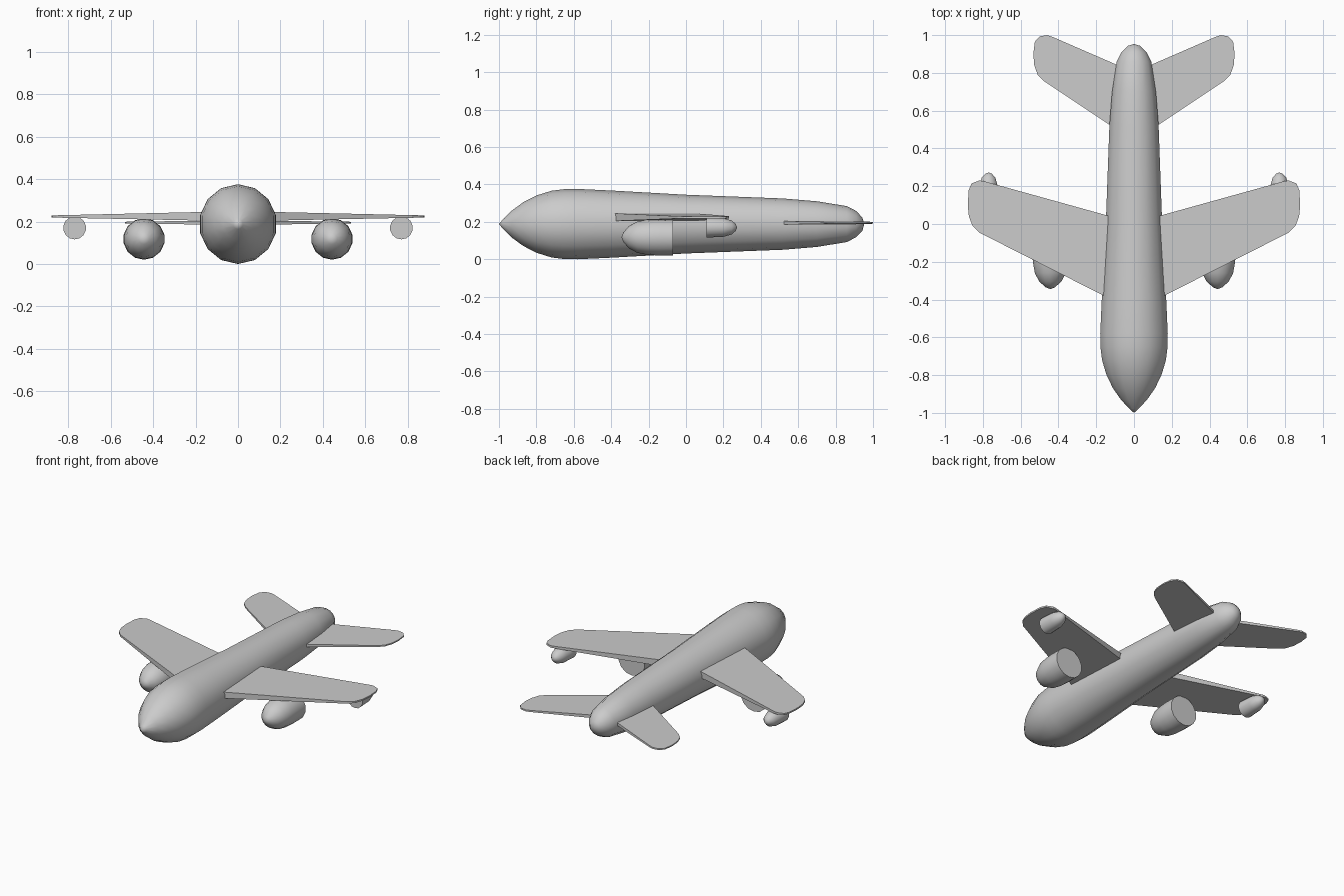
import bpy, bmesh, math

if "Cube" in bpy.data.objects:
    bpy.data.objects.remove(bpy.data.objects["Cube"])


def finish(name, bm, smooth=None, mirror=False):
    bmesh.ops.recalc_face_normals(bm, faces=bm.faces)
    me = bpy.data.meshes.new(name)
    bm.to_mesh(me)
    bm.free()
    ob = bpy.data.objects.new(name, me)
    bpy.context.collection.objects.link(ob)
    if smooth:
        bpy.ops.object.select_all(action='DESELECT')
        ob.select_set(True)
        bpy.context.view_layer.objects.active = ob
        bpy.ops.object.shade_smooth_by_angle(angle=math.radians(smooth))
    if mirror:
        ob.modifiers.new("mirror", 'MIRROR').use_clip = False
    return ob


def lathe_y(name, profile, x, z, sides=14, xscale=1.0, mirror=False):
    """Revolve (y, radius) points around a line parallel to y, closing the ends."""
    bm = bmesh.new()
    rings = []
    for y, r in profile:
        if r == 0:
            rings.append([bm.verts.new((x, y, z))])
        else:
            angles = [2 * math.pi * i / sides for i in range(sides)]
            rings.append([bm.verts.new((x + xscale * r * math.sin(a), y, z + r * math.cos(a)))
                          for a in angles])
    for a, b in zip(rings, rings[1:]):
        for i in range(sides):
            j = (i + 1) % sides
            if len(a) == 1:
                bm.faces.new((a[0], b[i], b[j]))
            elif len(b) == 1:
                bm.faces.new((a[i], a[j], b[0]))
            else:
                bm.faces.new((a[i], a[j], b[j], b[i]))
    for ring in (rings[0], rings[-1]):
        if len(ring) > 1:
            bm.faces.new(ring)
    return finish(name, bm, 50, mirror)


def tapered_panel(name, outline, z, root_half, tip_half, drop=0.0):
    """Flat panel from a plan outline, thinning from root to tip, mirrored in x."""
    x0, x1 = min(p[0] for p in outline), max(p[0] for p in outline)
    bm = bmesh.new()
    top, bottom = [], []
    for x, y in outline:
        t = (x - x0) / (x1 - x0)
        h = root_half + (tip_half - root_half) * t
        top.append(bm.verts.new((x, y, z - drop * t + h)))
        bottom.append(bm.verts.new((x, y, z - drop * t - h)))
    bm.faces.new(top)
    bm.faces.new(bottom[::-1])
    n = len(outline)
    for i in range(n):
        j = (i + 1) % n
        bm.faces.new((top[i], bottom[i], bottom[j], top[j]))
    return finish(name, bm, mirror=True)


# Fuselage
lathe_y("fuselage", [(-1, 0), (-0.98, 0.024), (-0.93, 0.073), (-0.87, 0.117), (-0.8, 0.153),
                     (-0.72, 0.178), (-0.65, 0.187), (-0.58, 0.188), (-0.39, 0.179),
                     (0.0, 0.157), (0.52, 0.137), (0.7, 0.122), (0.86, 0.096),
                     (0.91, 0.07), (0.943, 0.035), (0.953, 0)], 0, 0.188, xscale=0.975)

# Main wings
tapered_panel("wings", [(0.13, -0.395), (0.82, -0.045), (0.855, -0.01), (0.874, 0.04),
                        (0.88, 0.1), (0.875, 0.18), (0.86, 0.215), (0.82, 0.23),
                        (0.8, 0.228), (0.13, 0.042)], 0.225, 0.021, 0.005, 0.001)

# Tailplanes
tapered_panel("tailplanes", [(0.08, 0.492), (0.475, 0.755), (0.51, 0.79), (0.528, 0.84),
                             (0.533, 0.9), (0.525, 0.965), (0.5, 0.993), (0.46, 1.0),
                             (0.43, 0.99), (0.08, 0.838)], 0.195, 0.01, 0.004)

# Engines under the wings
lathe_y("engines", [(-0.345, 0), (-0.335, 0.025), (-0.305, 0.06), (-0.26, 0.084),
                    (-0.2, 0.095), (-0.14, 0.098), (-0.07, 0.097)],
        0.443, 0.118, mirror=True)

# Small pods under the wing tips
lathe_y("tip_pods", [(0.11, 0.054), (0.2, 0.05), (0.245, 0.037), (0.266, 0.018), (0.273, 0)],
        0.77, 0.17, mirror=True)
